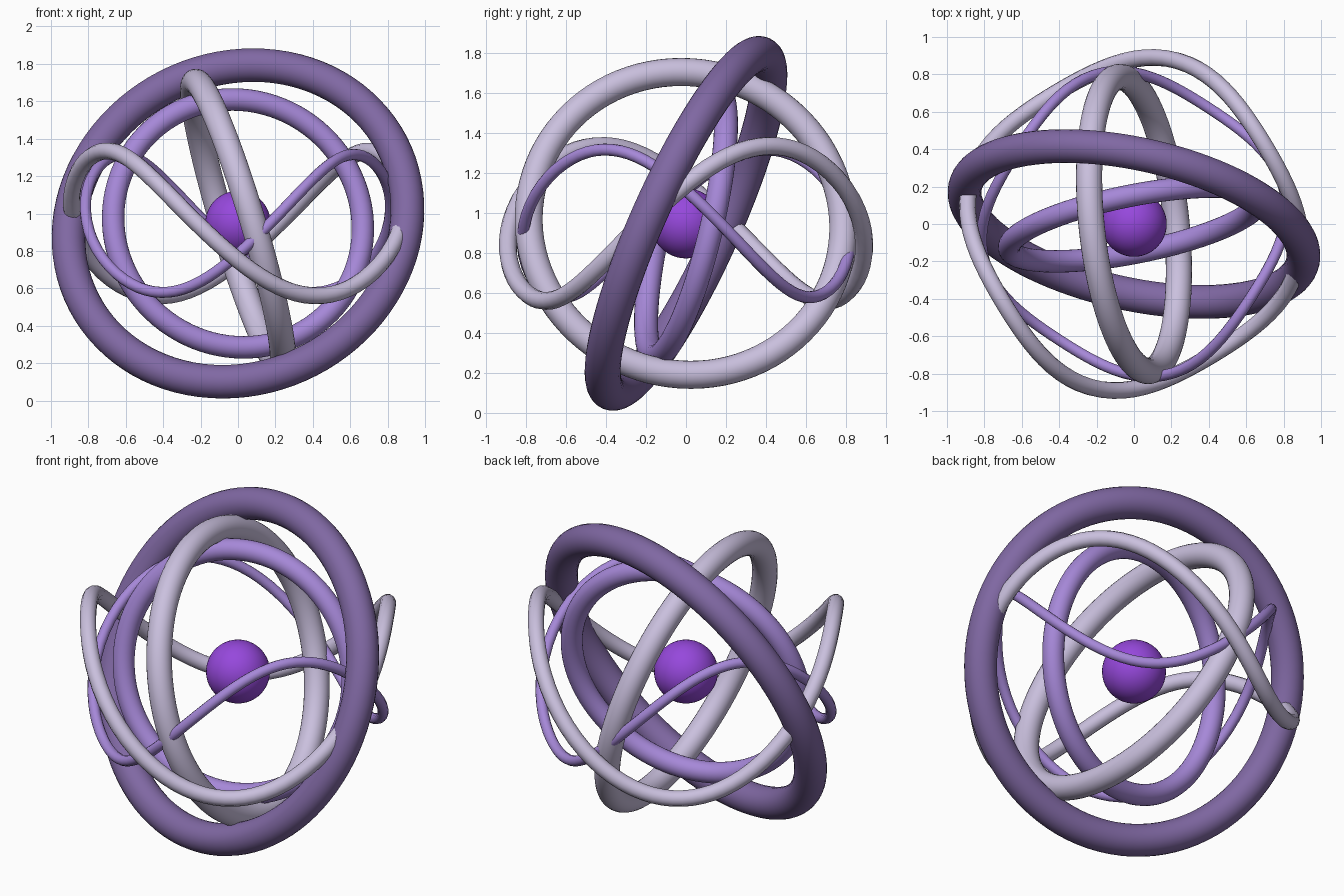
import bpy, math
from mathutils import Vector

if "Cube" in bpy.data.objects:
    bpy.data.objects.remove(bpy.data.objects["Cube"])

CENTRE = Vector((0, 0, 0.947))


def material(name, rgb):
    """Flat colour given as 0-255 sRGB, stored as linear."""
    m = bpy.data.materials.new(name)
    lin = [((c / 255 + 0.055) / 1.055) ** 2.4 for c in rgb]
    m.diffuse_color = (*lin, 1)
    m.use_nodes = True
    m.node_tree.nodes["Principled BSDF"].inputs["Base Color"].default_value = m.diffuse_color
    return m


DARK = material("dusky purple", (128, 104, 163))
MID = material("lavender purple", (166, 136, 216))
PALE = material("pale lilac", (202, 192, 222))
VIVID = material("vivid violet", (150, 72, 220))


def finish(name, mat):
    ob = bpy.context.object
    ob.name = name
    ob.data.materials.append(mat)
    bpy.ops.object.shade_smooth()
    return ob


def ring(name, normal, radius, tube, mat):
    """Torus whose axis points along normal."""
    rot = Vector(normal).to_track_quat('Z', 'Y').to_euler()
    bpy.ops.mesh.primitive_torus_add(
        major_radius=radius, minor_radius=tube, major_segments=96,
        minor_segments=24, location=CENTRE, rotation=rot)
    finish(name, mat)


def wave_loop(name, radius, swing, phase, tube, mat, n=96):
    """Closed tube on a sphere that rises and falls twice per turn."""
    cu = bpy.data.curves.new(name, 'CURVE')
    cu.dimensions = '3D'
    cu.bevel_depth = tube
    cu.bevel_resolution = 4
    sp = cu.splines.new('POLY')
    sp.points.add(n - 1)
    sp.use_cyclic_u = True
    for i, p in enumerate(sp.points):
        t = 2 * math.pi * i / n
        d = Vector((math.cos(t), math.sin(t),
                    swing * math.sin(2 * (t - math.radians(phase)))))
        p.co = (*(d.normalized() * radius), 1)
    sp.use_smooth = True
    ob = bpy.data.objects.new(name, cu)
    ob.location = CENTRE
    bpy.context.collection.objects.link(ob)
    cu.materials.append(mat)


# Central ball
bpy.ops.mesh.primitive_uv_sphere_add(segments=48, ring_count=24, radius=0.175,
                                     location=CENTRE)
finish("core_ball", VIVID)

# Three tilted rings
ring("outer_ring", (-0.20, -0.892, 0.403), 0.925, 0.09, DARK)
ring("middle_ring", (0.953, 0.10, 0.287), 0.79, 0.07, PALE)
ring("inner_ring", (0.19, -0.956, 0.224), 0.68, 0.06, MID)

# Two wavy orbit loops
wave_loop("pale_orbit", 0.903, 0.475, -14, 0.045, PALE)
wave_loop("purple_orbit", 0.825, -0.50, 12, 0.03, MID)
